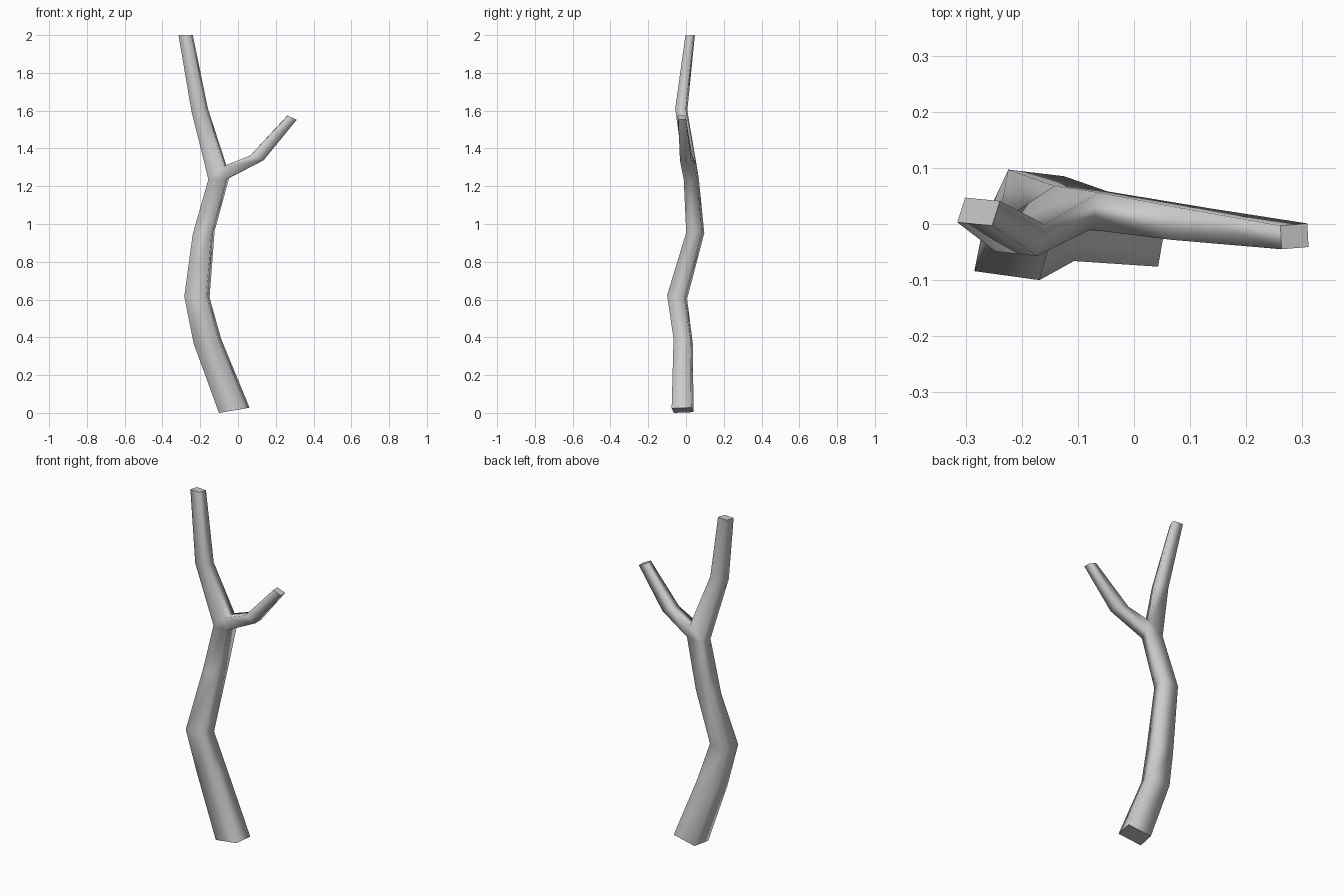
import bpy, bmesh
from mathutils import Vector

if "Cube" in bpy.data.objects:
    bpy.data.objects.remove(bpy.data.objects["Cube"])

bm = bmesh.new()


def ring(c, u, v):
    """Four-sided cross-section: centre plus half-width and half-depth vectors."""
    c, u, v = Vector(c), Vector(u), Vector(v)
    return [bm.verts.new(c + u * a + v * b) for a, b in ((-1, -1), (1, -1), (1, 1), (-1, 1))]


def pair(front, back):
    return [bm.verts.new(front), bm.verts.new(back)]


def loft(rings):
    for a, b in zip(rings, rings[1:]):
        for i in range(4):
            j = (i + 1) % 4
            bm.faces.new((a[i], a[j], b[j], b[i])).smooth = True


def cap(r):
    f = bm.faces.new(r)
    for e in f.edges:
        e.smooth = False


# Fork: three edges shared by the trunk, the upper stem and the side branch
L = pair((-0.157, -0.006, 1.237), (-0.142, 0.068, 1.242))
R = pair((-0.064, -0.012, 1.236), (-0.047, 0.058, 1.243))
C = pair((-0.078, -0.010, 1.305), (-0.062, 0.056, 1.312))
for k in (0, 1):
    bm.faces.new((L[k], R[k], C[k])).smooth = True

# Trunk
base = ring((-0.02, -0.018, 0.014), (0.072, -0.006, 0.012), (0.009, 0.052, 0.002))
trunk = [base,
         ring((-0.162, -0.015, 0.38), (0.064, -0.006, 0.012), (0.009, 0.045, 0)),
         ring((-0.2175, -0.047, 0.613), (0.058, -0.008, 0.004), (0.009, 0.045, -0.006)),
         ring((-0.182, 0.049, 0.953), (0.05, -0.006, 0.005), (0.008, 0.042, 0.004)),
         [L[0], R[0], R[1], L[1]]]
loft(trunk)

# Upper stem
top = ring((-0.277, 0.022, 2.0), (0.031, -0.003, 0), (0.007, 0.022, 0))
loft([[L[0], C[0], C[1], L[1]],
      ring((-0.203, -0.025, 1.605), (0.037, -0.004, 0.005), (0.007, 0.028, 0)),
      top])

# Side branch
tip = ring((0.286, -0.022, 1.563), (0.024, 0.002, -0.011), (-0.001, 0.021, 0))
loft([[C[0], R[0], R[1], C[1]],
      ring((0.10, 0.0, 1.35), (0.035, -0.002, -0.013), (0, 0.03, 0)),
      tip])

for r in (base, top, tip):
    cap(r)

bmesh.ops.recalc_face_normals(bm, faces=bm.faces)
mesh = bpy.data.meshes.new("tree_branch")
bm.to_mesh(mesh)
bm.free()
bpy.context.collection.objects.link(bpy.data.objects.new("tree_branch", mesh))
